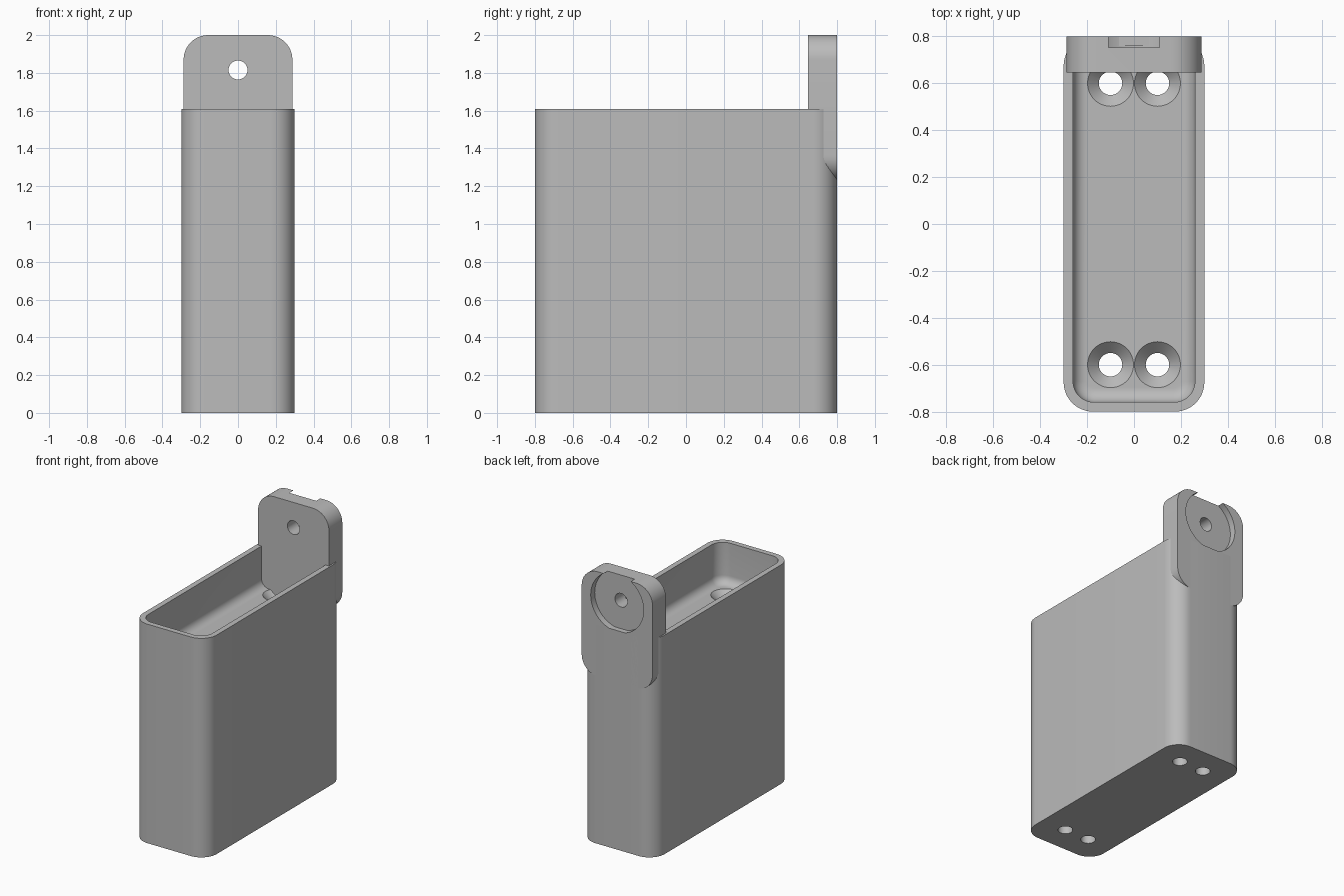
import bpy, bmesh
from math import sin, cos, pi, radians

cube = bpy.data.objects.get("Cube")
if cube:
    bpy.data.objects.remove(cube, do_unlink=True)

grey = bpy.data.materials.new("plain grey")
grey.use_nodes = True
grey.diffuse_color = (0.5, 0.5, 0.5, 1)
grey.node_tree.nodes["Principled BSDF"].inputs["Base Color"].default_value = (0.5, 0.5, 0.5, 1)


def rounded_rect(w, d, r, steps=12):
    """Outline points of a rounded rectangle with half sizes w and d."""
    pts = []
    for k, (sx, sy) in enumerate([(1, 1), (-1, 1), (-1, -1), (1, -1)]):
        for i in range(steps + 1):
            a = (k + i / steps) * pi / 2
            pts.append((sx * (w - r) + r * cos(a), sy * (d - r) + r * sin(a)))
    return pts


def circle(r, steps=48):
    return [(r * cos(2 * pi * i / steps), r * sin(2 * pi * i / steps)) for i in range(steps)]


def loft(name, sections, place=lambda u, v, h: (u, v, h)):
    """Closed solid through (outline, height) sections."""
    bm = bmesh.new()
    rings = [[bm.verts.new(place(u, v, h)) for u, v in outline] for outline, h in sections]
    n = len(rings[0])
    for low, high in zip(rings, rings[1:]):
        for i in range(n):
            j = (i + 1) % n
            bm.faces.new((low[i], low[j], high[j], high[i]))
    bm.faces.new(rings[0][::-1])
    bm.faces.new(rings[-1])
    bmesh.ops.recalc_face_normals(bm, faces=bm.faces)
    mesh = bpy.data.meshes.new(name)
    bm.to_mesh(mesh)
    bm.free()
    mesh.materials.append(grey)
    ob = bpy.data.objects.new(name, mesh)
    bpy.context.collection.objects.link(ob)
    return ob


def activate(ob):
    bpy.ops.object.select_all(action='DESELECT')
    ob.select_set(True)
    bpy.context.view_layer.objects.active = ob


def cut(ob, cutter):
    cutter.hide_render = True
    mod = ob.modifiers.new("cut", 'BOOLEAN')
    mod.operation = 'DIFFERENCE'
    mod.solver = 'EXACT'
    mod.object = cutter
    activate(ob)
    bpy.ops.object.modifier_apply(modifier=mod.name)
    bpy.data.objects.remove(cutter, do_unlink=True)


RIM, FLOOR, FILLET = 1.61, 1.31, 0.06

# Body block with rounded upright corners
outer = rounded_rect(0.3, 0.8, 0.125)
body = loft("body", [(outer, 0), (outer, RIM)])

# Tray in the top with a filleted floor edge
sections = []
for i in range(9):
    a = i / 8 * pi / 2
    inset = FILLET * (1 - sin(a))
    sections.append((rounded_rect(0.26 - inset, 0.76 - inset, 0.09 - inset),
                     FLOOR + FILLET * (1 - cos(a))))
sections.append((rounded_rect(0.26, 0.76, 0.09), RIM + 0.1))
cut(body, loft("tray_cutter", sections))

# Four countersunk screw holes through the floor
for x in (-0.1, 0.1):
    for y in (-0.6, 0.6):
        profile = [(0.05, -0.1), (0.05, FLOOR - 0.048), (0.098, FLOOR), (0.098, FLOOR + 0.02)]
        cut(body, loft("screw_cutter", [(circle(r), h) for r, h in profile],
                       lambda u, v, h: (x + u, y + v, h)))

# Upright mounting tab at the back
TAB_LOW, TAB_TOP, HOLE_Z = 1.23, 2.0, 1.815
mid = (TAB_LOW + TAB_TOP) / 2
shape = rounded_rect(0.288, (TAB_TOP - TAB_LOW) / 2, 0.13)
tab = loft("mounting_tab", [(shape, 0.645), (shape, 0.8)], lambda u, v, h: (u, h, mid + v))

# Round recess in the back of the tab and a hole through it
for radius, start in ((0.215, 0.753), (0.05, 0.5)):
    cut(tab, loft("tab_cutter", [(circle(radius, 64), start), (circle(radius, 64), 0.9)],
                  lambda u, v, h: (u, h, HOLE_Z + v)))

for ob in (body, tab):
    activate(ob)
    bpy.ops.object.shade_smooth_by_angle(angle=radians(30))
